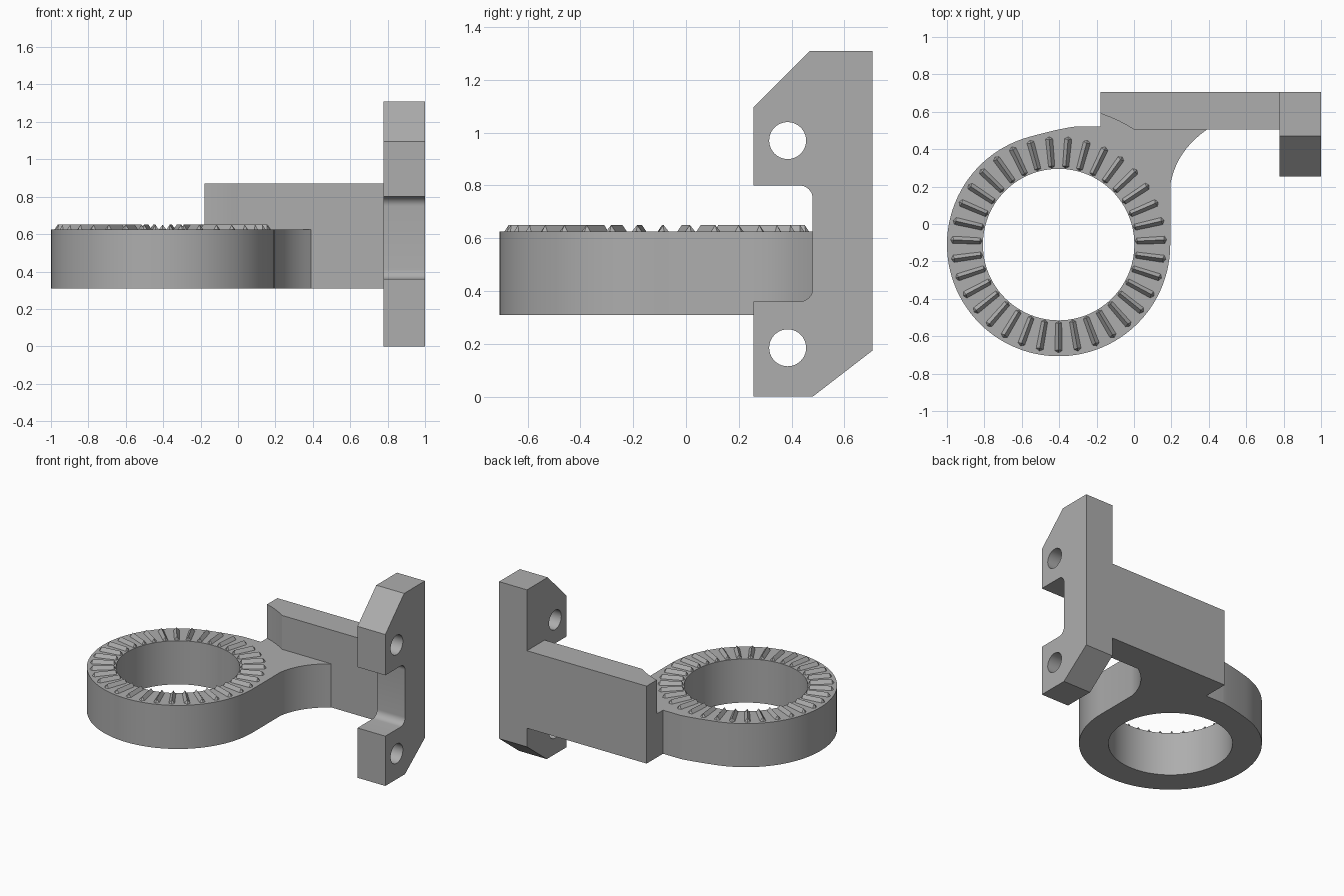
import bpy, bmesh, math
from mathutils import Vector, Matrix

cube = bpy.data.objects.get("Cube")
if cube:
    bpy.data.objects.remove(cube, do_unlink=True)

GREY = (0.42, 0.42, 0.42, 1)
mat = bpy.data.materials.new("plain grey")
mat.use_nodes = True
mat.diffuse_color = GREY
mat.node_tree.nodes["Principled BSDF"].inputs["Base Color"].default_value = GREY

CX, CY, R_OUT, R_IN = -0.403, -0.11, 0.597, 0.405
Z_LOW, Z_TOP, BACK = 0.31, 0.625, 0.707


def finish(bm, name):
    bmesh.ops.recalc_face_normals(bm, faces=bm.faces)
    mesh = bpy.data.meshes.new(name)
    bm.to_mesh(mesh)
    bm.free()
    mesh.materials.append(mat)
    obj = bpy.data.objects.new(name, mesh)
    bpy.context.collection.objects.link(obj)
    return obj


def extrude(name, outline, axis, start, end):
    """Prism from a 2D outline: (x, y) along z, or (y, z) along x."""
    bm = bmesh.new()
    place = (lambda p: (p[0], p[1], start)) if axis == "z" else (lambda p: (start, p[0], p[1]))
    face = bm.faces.new([bm.verts.new(place(p)) for p in outline])
    grown = bmesh.ops.extrude_face_region(bm, geom=[face])["geom"]
    shift = Vector((0, 0, end - start) if axis == "z" else (end - start, 0, 0))
    bmesh.ops.translate(bm, vec=shift, verts=[g for g in grown if isinstance(g, bmesh.types.BMVert)])
    return finish(bm, name)


def arc(cx, cy, r, a0, a1, n):
    angles = [math.radians(a0 + (a1 - a0) * i / n) for i in range(n + 1)]
    return [(cx + r * math.cos(a), cy + r * math.sin(a)) for a in angles]


def bezier(a, b, c, n=10):
    a, b, c = Vector(a), Vector(b), Vector(c)
    return [tuple(a * (1 - t) ** 2 + b * 2 * t * (1 - t) + c * t * t)
            for t in (i / n for i in range(n + 1))]


def circle(cx, cy, r, n):
    return arc(cx, cy, r, 0, 360, n)[:-1]


def cut(obj, cutter):
    cutter.hide_render = True
    mod = obj.modifiers.new("cut", "BOOLEAN")
    mod.operation, mod.solver, mod.object = "DIFFERENCE", "EXACT", cutter
    bpy.context.view_layer.objects.active = obj
    bpy.ops.object.modifier_apply(modifier=mod.name)
    bpy.data.objects.remove(cutter, do_unlink=True)


# Ring with the web that flares into the arm
outline = arc(CX, CY, R_OUT, 0, -255, 72)
outline += bezier(outline[-1], (-0.4, 0.51), (-0.32, 0.52))[1:]
outline += [(-0.178, 0.52), (-0.178, 0.62), (0.39, 0.62)]
outline += bezier((0.39, 0.505), (0.225, 0.39), (0.194, 0.21))
ring = extrude("ring_mount", outline, "z", Z_LOW, Z_TOP)
cut(ring, extrude("ring_bore", circle(CX, CY, R_IN, 96), "z", 0.1, 0.9))

# Arm, relieved around the ring above its top face
arm = extrude("arm", [(-0.18, 0.505), (0.78, 0.505), (0.78, BACK), (-0.18, BACK)], "z", Z_LOW, 0.87)
cut(arm, extrude("arm_clearance", circle(CX, CY, 0.735, 96), "z", Z_TOP, 1.0))

# End plate with a filleted notch and two bolt holes
plate_outline = [(0.255, 0), (0.48, 0), (BACK, 0.175), (BACK, 1.31), (0.47, 1.31), (0.255, 1.095), (0.255, 0.8)]
plate_outline += arc(0.43, 0.75, 0.05, 90, 0, 8) + arc(0.43, 0.41, 0.05, 0, -90, 8)
plate_outline += [(0.255, 0.36)]
plate = extrude("end_plate", plate_outline, "x", 0.777, 1.0)
for z in (0.185, 0.97):
    cut(plate, extrude("bolt_hole", circle(0.385, z, 0.07, 40), "x", 0.7, 1.1))

# Radial ridged teeth on the ring
TEETH = 35
bm = bmesh.new()
for i in range(TEETH):
    spin = Matrix.Translation((CX, CY, 0)) @ Matrix.Rotation(-math.pi / 2 + math.tau * i / TEETH, 4, "Z")
    base = [(0.408, 0), (0.418, 0.02), (0.568, 0.023), (0.582, 0), (0.568, -0.023), (0.418, -0.02)]
    low = [bm.verts.new(spin @ Vector((x, y, Z_TOP - 0.005))) for x, y in base]
    inner, outer = [bm.verts.new(spin @ Vector((x, 0, 0.65))) for x in (0.422, 0.562)]
    bm.faces.new(low[::-1])
    for a, b, peak in ((0, 1, inner), (5, 0, inner), (2, 3, outer), (3, 4, outer)):
        bm.faces.new((low[a], low[b], peak))
    bm.faces.new((low[1], low[2], outer, inner))
    bm.faces.new((low[4], low[5], inner, outer))
finish(bm, "ring_teeth")

# Smooth the round walls, keep edges crisp
bpy.ops.object.select_all(action="DESELECT")
for obj in (ring, arm, plate):
    obj.select_set(True)
bpy.context.view_layer.objects.active = ring
bpy.ops.object.shade_smooth_by_angle(angle=math.radians(25))
